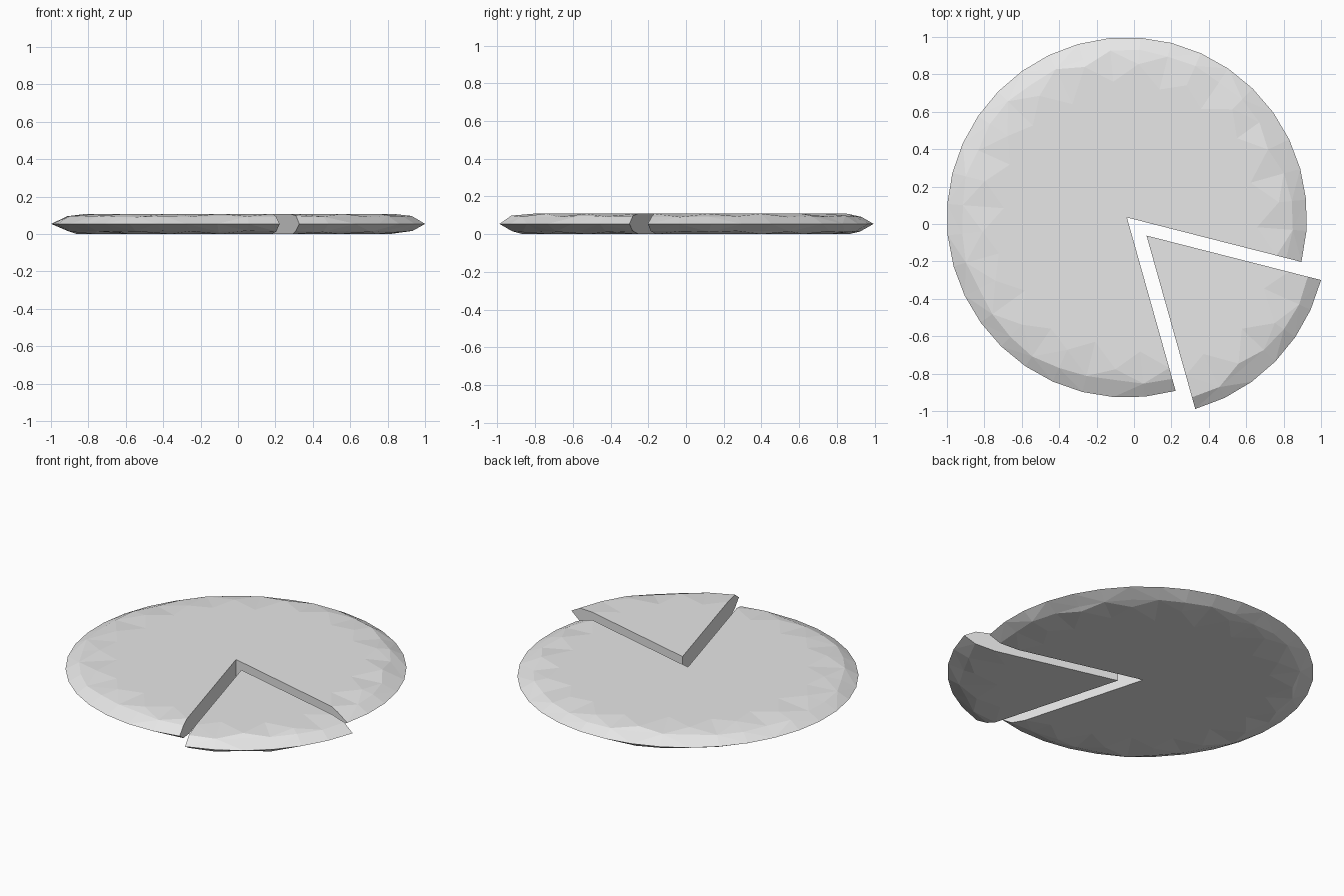
import bpy, bmesh, math, random

cube = bpy.data.objects.get("Cube")
if cube:
    bpy.data.objects.remove(cube, do_unlink=True)

random.seed(7)
RADIUS, HEIGHT, STEP = 0.963, 0.108, 10
CUT_START, CUT_END = -74.3, -14.3

grey = bpy.data.materials.new("light_grey")
grey.use_nodes = True
grey.diffuse_color = (0.8, 0.8, 0.8, 1)
grey.node_tree.nodes["Principled BSDF"].inputs["Base Color"].default_value = (0.8, 0.8, 0.8, 1)


def sector(name, start, sweep, centre):
    """A thick circular sector with a pointed rim and hand-shaped facets."""
    bm = bmesh.new()
    count = round(sweep / STEP) + 1
    mid = HEIGHT / 2

    def ring(radius_rule, z_rule):
        verts = []
        for i in range(count):
            a = math.radians(start + i * sweep / (count - 1))
            r = radius_rule(i)
            verts.append(bm.verts.new((r * math.cos(a), r * math.sin(a), z_rule())))
        return verts

    rim = ring(lambda i: RADIUS, lambda: mid)
    sides = []
    for s in (1, -1):
        # bevel ring, then an uneven shoulder where the flat face begins
        bevel = ring(lambda i: random.uniform(0.87, 0.9),
                     lambda: mid + s * random.uniform(0.036, 0.044))
        shoulder = ring(lambda i: (0.82, 0.7)[i % 2] + random.uniform(-0.05, 0.03),
                        lambda: mid + s * mid)
        tip = bm.verts.new((0, 0, mid + s * mid))
        for i in range(count - 1):
            j = i + 1
            bm.faces.new((rim[i], rim[j], bevel[j], bevel[i]))
            bm.faces.new((bevel[i], bevel[j], shoulder[j], shoulder[i]))
            bm.faces.new((shoulder[i], shoulder[j], tip))
        sides.append((bevel, shoulder, tip))

    bmesh.ops.triangulate(bm, faces=bm.faces[:])

    # straight cut walls
    (b1, s1, t1), (b2, s2, t2) = sides
    for k in (0, -1):
        bm.faces.new((t1, s1[k], b1[k], rim[k], b2[k], s2[k], t2))

    bmesh.ops.recalc_face_normals(bm, faces=bm.faces[:])
    mesh = bpy.data.meshes.new(name)
    bm.to_mesh(mesh)
    bm.free()
    mesh.materials.append(grey)
    obj = bpy.data.objects.new(name, mesh)
    obj.location = (centre[0], centre[1], 0)
    bpy.context.collection.objects.link(obj)
    return obj


# large disc with a missing slice, and the slice pulled outwards
sector("main_disc", CUT_END, 360 - (CUT_END - CUT_START), (-0.038, 0.035))
sector("cut_slice", CUT_START, CUT_END - CUT_START, (0.067, -0.062))
